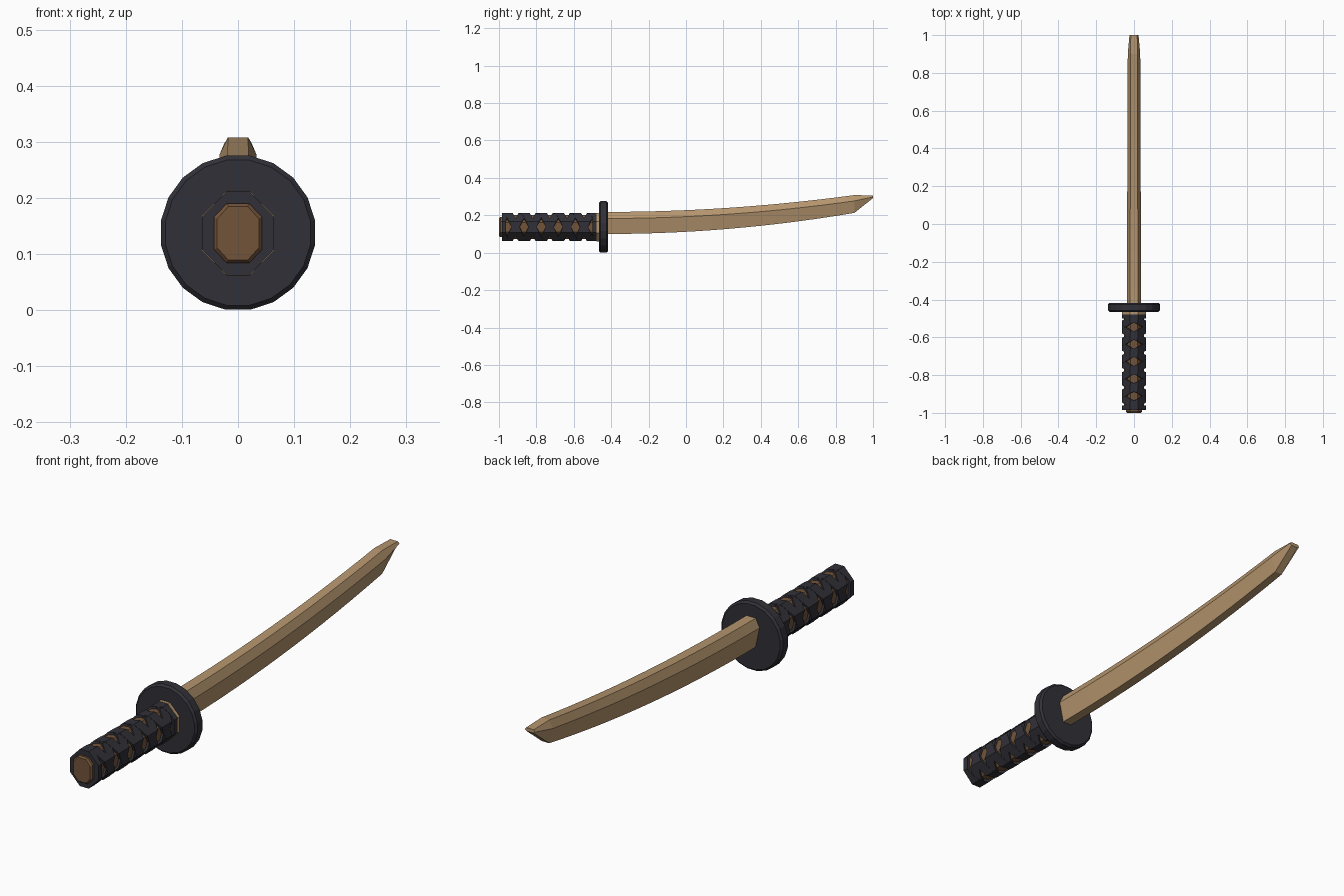
import bpy
import bmesh
import math

cube = bpy.data.objects.get("Cube")
if cube:
    bpy.data.objects.remove(cube, do_unlink=True)


def material(name, rgb):
    m = bpy.data.materials.new(name)
    m.use_nodes = True
    m.diffuse_color = (*rgb, 1)
    m.node_tree.nodes["Principled BSDF"].inputs["Base Color"].default_value = (*rgb, 1)
    return m


pale_wood = material("pale wood", (0.46, 0.30, 0.155))
brown_wood = material("brown wood", (0.17, 0.088, 0.042))
dark_wrap = material("dark wrap", (0.03, 0.03, 0.039))

CENTRE_Z = 0.137
WRAP_START, WRAP_END = -0.985, -0.478


def loft(name, sections, mat, clip=None):
    """Skin a row of matching closed loops, cap both ends, optionally trim along y."""
    bm = bmesh.new()
    rings = [[bm.verts.new(p) for p in loop] for loop in sections]
    for a, b in zip(rings, rings[1:]):
        for i in range(len(a)):
            j = (i + 1) % len(a)
            bm.faces.new((a[i], a[j], b[j], b[i]))
    bm.faces.new(rings[0])
    bm.faces.new(rings[-1])
    if clip:
        for y, side in zip(clip, (-1, 1)):
            geom = bm.verts[:] + bm.edges[:] + bm.faces[:]
            cut = bmesh.ops.bisect_plane(bm, geom=geom, plane_co=(0, y, 0),
                                         plane_no=(0, side, 0), clear_outer=True)
            edges = [e for e in cut["geom_cut"] if isinstance(e, bmesh.types.BMEdge)]
            bmesh.ops.holes_fill(bm, edges=edges)
    bmesh.ops.recalc_face_normals(bm, faces=bm.faces[:])
    mesh = bpy.data.meshes.new(name)
    bm.to_mesh(mesh)
    bm.free()
    mesh.materials.append(mat)
    obj = bpy.data.objects.new(name, mesh)
    bpy.context.collection.objects.link(obj)
    return obj


def octagon(y, flat, top, side, shoulder):
    quarter = [(flat, top), (side, shoulder)]
    right = quarter + [(x, -z) for x, z in reversed(quarter)]
    loop = right + [(-x, z) for x, z in reversed(right)]
    return [(x, y, CENTRE_Z + z) for x, z in loop]


def prism(name, y0, y1, size, mat):
    return loft(name, [octagon(y0, *size), octagon(y1, *size)], mat)


# Handle: core, pommel, wrap ends and collar
OUTER = (0.02, 0.075, 0.064, 0.029)
prism("handle_core", -0.98, -0.45, (0.018, 0.065, 0.054, 0.025), brown_wood)
loft("pommel", [octagon(-1.0, 0.017, 0.048, 0.037, 0.026),
                octagon(-0.993, 0.02, 0.053, 0.043, 0.029),
                octagon(-0.97, 0.02, 0.053, 0.043, 0.029)], brown_wood)
prism("wrap_end_ring", WRAP_START, -0.962, OUTER, dark_wrap)
prism("wrap_front_ring", -0.5, WRAP_END, OUTER, dark_wrap)
prism("collar", WRAP_END, -0.455, (0.02, 0.076, 0.064, 0.031), pale_wood)

# Wrap: four ribbons winding round the octagon in opposite directions
QUARTER = [(0, 0.075, 0), (0.02, 0.075, 0.18), (0.064, 0.029, 0.74), (0.064, 0, 1)]
PITCH = 0.183
HALF_BAND = 0.022


def ribbon(name, start, mirror, swell):
    sections = []
    for q in range(17):
        sx = mirror * (1 if q % 4 < 2 else -1)
        sz = 1 if q % 4 in (0, 3) else -1
        points = QUARTER[:3] if q % 2 == 0 else QUARTER[:0:-1]
        for x, z, f in points:
            y = start + (q + (f if q % 2 == 0 else 1 - f)) * PITCH / 4
            loop = []
            for scale, dy in ((0.82, -1), (swell, -1), (swell, 1), (0.82, 1)):
                loop.append((sx * x * scale, y + dy * HALF_BAND, CENTRE_Z + sz * z * scale))
            sections.append(loop)
    loft(name, sections, dark_wrap, clip=(WRAP_START, WRAP_END))


for strand in range(2):
    begin = -1.14 + strand * PITCH / 2
    ribbon(f"wrap_ribbon_left_{strand}", begin, 1, 1.0)
    ribbon(f"wrap_ribbon_right_{strand}", begin, -1, 0.985)

# Guard: bevelled disc
SIDES = 20


def disc(y, r):
    angles = [math.tau * (i + 0.5) / SIDES for i in range(SIDES)]
    return [(r * math.sin(a), y, 0.138 + r * math.cos(a)) for a in angles]


loft("guard", [disc(-0.465, 0.131), disc(-0.457, 0.139),
               disc(-0.425, 0.139), disc(-0.417, 0.131)], dark_wrap)


# Blade: six-sided section swept along a rising curve, cut to a slanted tip
def blade_section(y, top, shoulder, bottom):
    right = [top, shoulder, bottom]
    loop = right + [(-x, z) for x, z in reversed(right)]
    return [(x, y, z) for x, z in loop]


ROOT, SHOULDER_END, STEPS = -0.43, 0.9, 14
sections = []
for i in range(STEPS + 1):
    t = i / STEPS
    rise = t * t
    sections.append(blade_section(
        ROOT + (SHOULDER_END - ROOT) * t,
        (0.021 - 0.003 * t, 0.218 + 0.09 * rise),
        (0.038 - 0.005 * t, 0.183 + 0.094 * rise),
        (0.020 - 0.003 * t, 0.1 + 0.113 * rise)))
sections.append(blade_section(1.0, (0.017, 0.306), (0.024, 0.298), (0.015, 0.292)))
loft("blade", sections, pale_wood)
